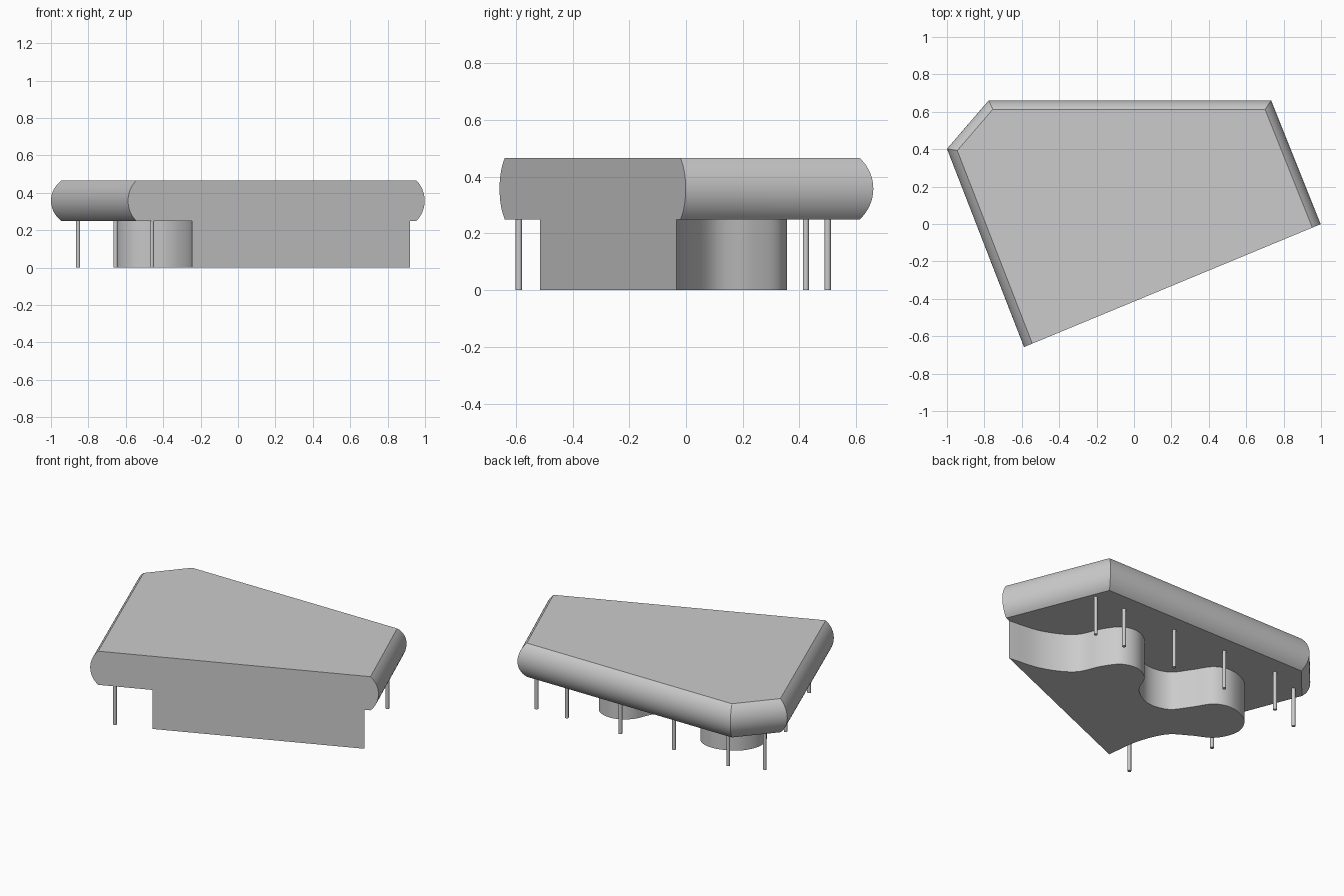
import bpy, bmesh, math
from mathutils import Vector

if "Cube" in bpy.data.objects:
    bpy.data.objects.remove(bpy.data.objects["Cube"])

Z0, Z1 = 0.25, 0.466      # underside and top of the slab
BULGE = 0.048             # how far the rounded edges swell outward


def finish(bm, name):
    bmesh.ops.recalc_face_normals(bm, faces=bm.faces)
    me = bpy.data.meshes.new(name)
    bm.to_mesh(me)
    bm.free()
    ob = bpy.data.objects.new(name, me)
    bpy.context.collection.objects.link(ob)
    bpy.ops.object.select_all(action='DESELECT')
    ob.select_set(True)
    bpy.context.view_layer.objects.active = ob
    bpy.ops.object.shade_smooth_by_angle(angle=math.radians(30))
    return ob


def loft(rings, name):
    bm = bmesh.new()
    loops = [[bm.verts.new(p) for p in r] for r in rings]
    n = len(loops[0])
    for a, b in zip(loops, loops[1:]):
        for i in range(n):
            j = (i + 1) % n
            bm.faces.new((a[i], a[j], b[j], b[i]))
    bm.faces.new(loops[0][::-1])
    bm.faces.new(loops[-1])
    return finish(bm, name)


def inset(poly, dists):
    """Move each edge of a counter-clockwise polygon inward by its own distance."""
    out, n = [], len(poly)
    for i in range(n):
        p = poly[i]
        d1, d2 = (p - poly[i - 1]).normalized(), (poly[(i + 1) % n] - p).normalized()
        n1, n2 = Vector((-d1.y, d1.x)), Vector((-d2.y, d2.x))
        a, b = dists[i - 1], dists[i]
        det = n1.x * n2.y - n1.y * n2.x
        out.append(p + Vector(((a * n2.y - b * n1.y) / det, (b * n1.x - a * n2.x) / det)))
    return out


# Slab: five-sided top, four bulging mitred edges and one flat cut face
outline = [Vector(p) for p in ((-0.588, -0.658), (0.998, -0.001), (0.733, 0.661),
                               (-0.777, 0.661), (-1.0, 0.402))]
half, mid = (Z1 - Z0) / 2, (Z1 + Z0) / 2
radius = (half ** 2 + BULGE ** 2) / (2 * BULGE)
sweep = math.asin(half / radius)
rings = []
for k in range(17):
    t = sweep * (k / 8 - 1)
    d = radius * (1 - math.cos(t))
    rings.append([(p.x, p.y, mid + radius * math.sin(t)) for p in inset(outline, [0, d, d, d, d])])
loft(rings, "slab")

# Pedestal: wavy wall between the two ends of the flat front face
wave = [Vector(p) for p in (
    (0.92, -0.033), (0.70, -0.003), (0.525, 0.09), (0.45, 0.235), (0.375, 0.333),
    (0.27, 0.355), (0.17, 0.298), (0.10, 0.165), (-0.03, 0.085), (-0.17, 0.105),
    (-0.256, 0.21), (-0.335, 0.325), (-0.45, 0.356), (-0.59, 0.295), (-0.65, 0.165),
    (-0.595, 0.03), (-0.465, -0.045), (-0.347, -0.13), (-0.273, -0.307), (-0.245, -0.516))]


def smooth_path(pts, steps=6):
    ext = [2 * pts[0] - pts[1]] + pts + [2 * pts[-1] - pts[-2]]
    out = []
    for a, b, c, d in zip(ext, ext[1:], ext[2:], ext[3:]):
        for s in range(steps):
            t = s / steps
            out.append(0.5 * (2 * b + (c - a) * t + (2 * a - 5 * b + 4 * c - d) * t * t
                              + (3 * b - a - 3 * c + d) * t ** 3))
    return out + [pts[-1]]


path = smooth_path(wave)
loft([[(p.x, p.y, z) for p in path] for z in (0, Z0)], "pedestal")

# Thin posts around the rounded edges
posts = [(0.71, 0.5), (0.495, 0.5), (0.115, 0.5), (-0.265, 0.5), (-0.65, 0.5),
         (-0.855, 0.423), (-0.655, -0.075), (-0.46, -0.59)]
for i, (x, y) in enumerate(posts):
    ring = [(x + 0.011 * math.cos(a), y + 0.011 * math.sin(a))
            for a in (math.tau * k / 24 for k in range(24))]
    loft([[(px, py, z) for px, py in ring] for z in (0, Z0)], f"post_{i + 1}")
